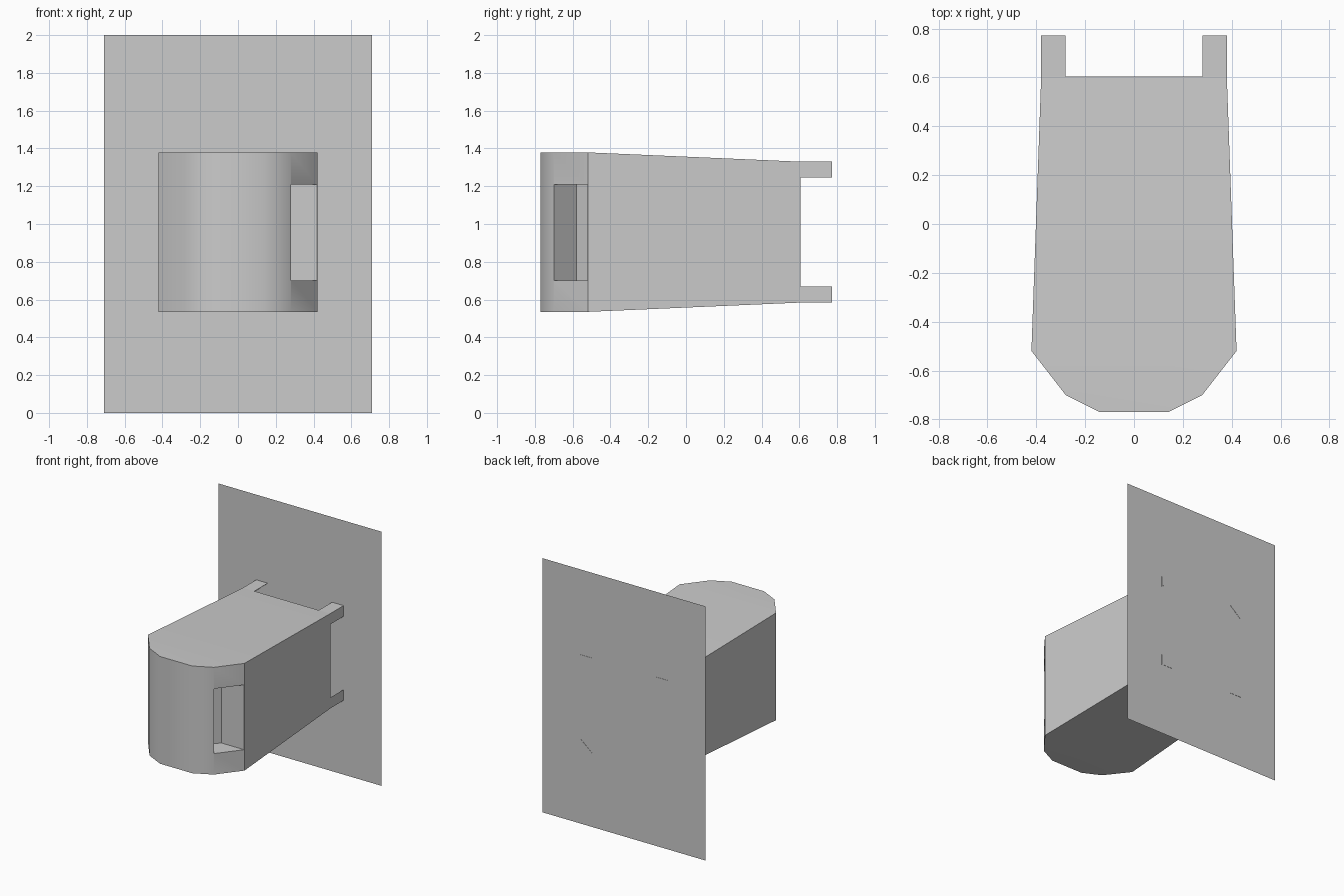
import bpy, bmesh, math

if "Cube" in bpy.data.objects:
    bpy.data.objects.remove(bpy.data.objects["Cube"])

ZC = 0.957  # height of the housing's centre line


def make_object(name, bm):
    bmesh.ops.recalc_face_normals(bm, faces=bm.faces)
    mesh = bpy.data.meshes.new(name)
    bm.to_mesh(mesh)
    bm.free()
    obj = bpy.data.objects.new(name, mesh)
    bpy.context.collection.objects.link(obj)
    return obj


def loft(name, ring_a, ring_b):
    """Closed solid between two matching rings of points."""
    bm = bmesh.new()
    a = [bm.verts.new(p) for p in ring_a]
    b = [bm.verts.new(p) for p in ring_b]
    n = len(a)
    for i in range(n):
        j = (i + 1) % n
        bm.faces.new((a[i], a[j], b[j], b[i]))
    bm.faces.new(a)
    bm.faces.new(b)
    # split bent caps where the flat nose meets the sloping roof
    bmesh.ops.connect_verts_nonplanar(bm, angle_limit=0.01, faces=bm.faces[:])
    return make_object(name, bm)


# Mounting plate: a single thin sheet
bm = bmesh.new()
bm.faces.new([bm.verts.new((x, 0.77, z))
              for x, z in ((0.71, 0), (-0.71, 0), (-0.71, 2), (0.71, 2))])
make_object("mounting_plate", bm)

# Housing: faceted nose, body tapering towards the plate
half = [(0.14, -0.77, 0.422), (0.28, -0.70, 0.422),
        (0.42, -0.52, 0.422), (0.38, 0.605, 0.373)]
outline = half + [(-x, y, h) for x, y, h in reversed(half)]
housing = loft("housing",
               [(x, y, ZC - h) for x, y, h in outline],
               [(x, y, ZC + h) for x, y, h in outline])

# Recessed window in the right-hand nose facet
window = [(0.282, -0.698), (0.33, -0.74), (0.47, -0.56),
          (0.418, -0.522), (0.22, -0.522), (0.17, -0.58)]
cutter = loft("window_cutter",
              [(x, y, 0.70) for x, y in window],
              [(x, y, 1.21) for x, y in window])
cutter.hide_render = True
cut = housing.modifiers.new("window", "BOOLEAN")
cut.operation = "DIFFERENCE"
cut.solver = "EXACT"
cut.object = cutter
bpy.context.view_layer.objects.active = housing
housing.select_set(True)
bpy.ops.object.modifier_apply(modifier=cut.name)
bpy.data.objects.remove(cutter)
bpy.ops.object.shade_smooth_by_angle(angle=math.radians(30))

# Four triangular corner prongs joining the housing to the plate
for sx, side in ((1, "right"), (-1, "left")):
    for sz, level in ((1, "upper"), (-1, "lower")):
        tri = [(0.38, 0.373), (0.28, 0.373), (0.38, 0.288)]
        loft(f"{level}_{side}_prong",
             [(sx * x, 0.605, ZC + sz * z) for x, z in tri],
             [(sx * x, 0.772, ZC + sz * z) for x, z in tri])
